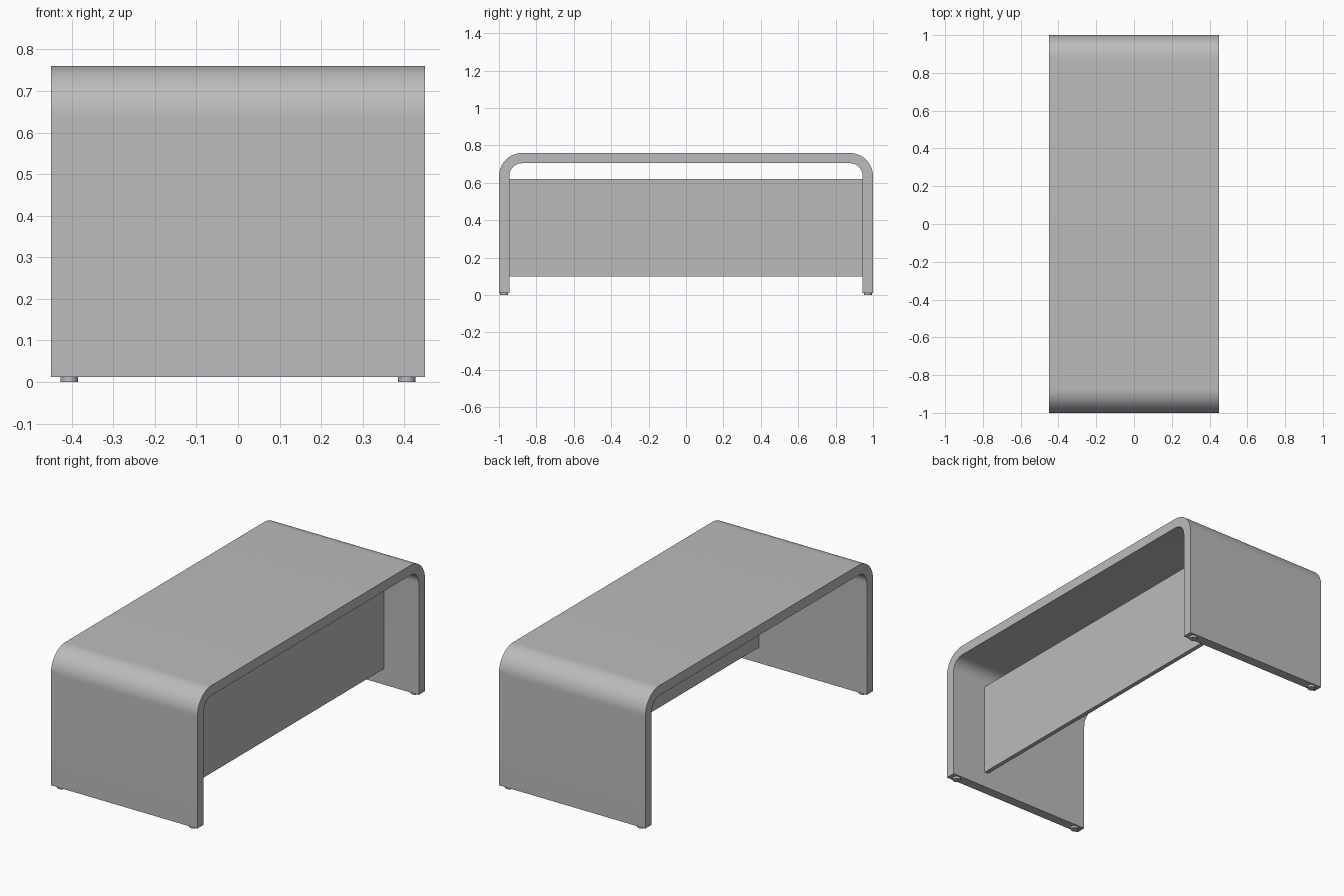
import bpy, bmesh, math

cube = bpy.data.objects.get("Cube")
if cube:
    bpy.data.objects.remove(cube, do_unlink=True)

grey = bpy.data.materials.new("Light grey")
grey.use_nodes = True
COLOUR = (0.5, 0.5, 0.5, 1)
grey.diffuse_color = COLOUR
grey.node_tree.nodes["Principled BSDF"].inputs["Base Color"].default_value = COLOUR

# Overall sizes
HALF_W, HALF_L, TOP, FOOT_H = 0.45, 1.0, 0.76, 0.012
THICK, RADIUS, STEPS = 0.055, 0.125, 16


def add_object(name, bm):
    bmesh.ops.recalc_face_normals(bm, faces=bm.faces[:])
    mesh = bpy.data.meshes.new(name)
    bm.to_mesh(mesh)
    bm.free()
    mesh.materials.append(grey)
    obj = bpy.data.objects.new(name, mesh)
    bpy.context.collection.objects.link(obj)
    return obj


def add_box(name, low, high):
    bm = bmesh.new()
    bmesh.ops.create_cube(bm, size=1)
    for v in bm.verts:
        v.co = [l + (c + 0.5) * (h - l) for c, l, h in zip(v.co, low, high)]
    return add_object(name, bm)


def arch(half_length, top, radius):
    """Upside-down U in the y-z plane, from the front foot to the back foot."""
    points = [(-half_length, FOOT_H)]
    for sign, start in ((-1, 180), (1, 90)):
        for i in range(STEPS + 1):
            a = math.radians(start - 90 * i / STEPS)
            points.append((sign * (half_length - radius) + radius * math.cos(a),
                           top - radius + radius * math.sin(a)))
    return points + [(half_length, FOOT_H)]


# Bent sheet forming the top and both legs
outer = arch(HALF_L, TOP, RADIUS)
inner = arch(HALF_L - THICK, TOP - THICK, RADIUS - THICK)
bm = bmesh.new()
rows = [[bm.verts.new((x, y, z)) for y, z in line]
        for x, line in ((-HALF_W, outer), (HALF_W, outer), (HALF_W, inner), (-HALF_W, inner))]
for a, b in zip(rows, rows[1:] + rows[:1]):
    for i in range(len(outer) - 1):
        bm.faces.new((a[i], a[i + 1], b[i + 1], b[i]))
for end in (0, -1):
    bm.faces.new([row[end] for row in rows])
frame = add_object("bent_top_and_legs", bm)
bpy.ops.object.select_all(action="DESELECT")
frame.select_set(True)
bpy.context.view_layer.objects.active = frame
bpy.ops.object.shade_smooth_by_angle(angle=math.radians(30))

# Upright panel between the legs
add_box("modesty_panel", (0.212, -HALF_L + THICK, 0.10), (0.236, HALF_L - THICK, 0.62))

# Four small round glides under the legs
for x, side in ((-0.406, "right"), (0.406, "left")):
    for y, end in ((-0.9725, "front"), (0.9725, "back")):
        bm = bmesh.new()
        bmesh.ops.create_cone(bm, cap_ends=True, segments=24, radius1=0.021,
                              radius2=0.021, depth=FOOT_H)
        bmesh.ops.translate(bm, verts=bm.verts[:], vec=(x, y, FOOT_H / 2))
        foot = add_object(f"foot_{end}_{side}", bm)
        bpy.ops.object.select_all(action="DESELECT")
        foot.select_set(True)
        bpy.context.view_layer.objects.active = foot
        bpy.ops.object.shade_smooth_by_angle(angle=math.radians(30))
